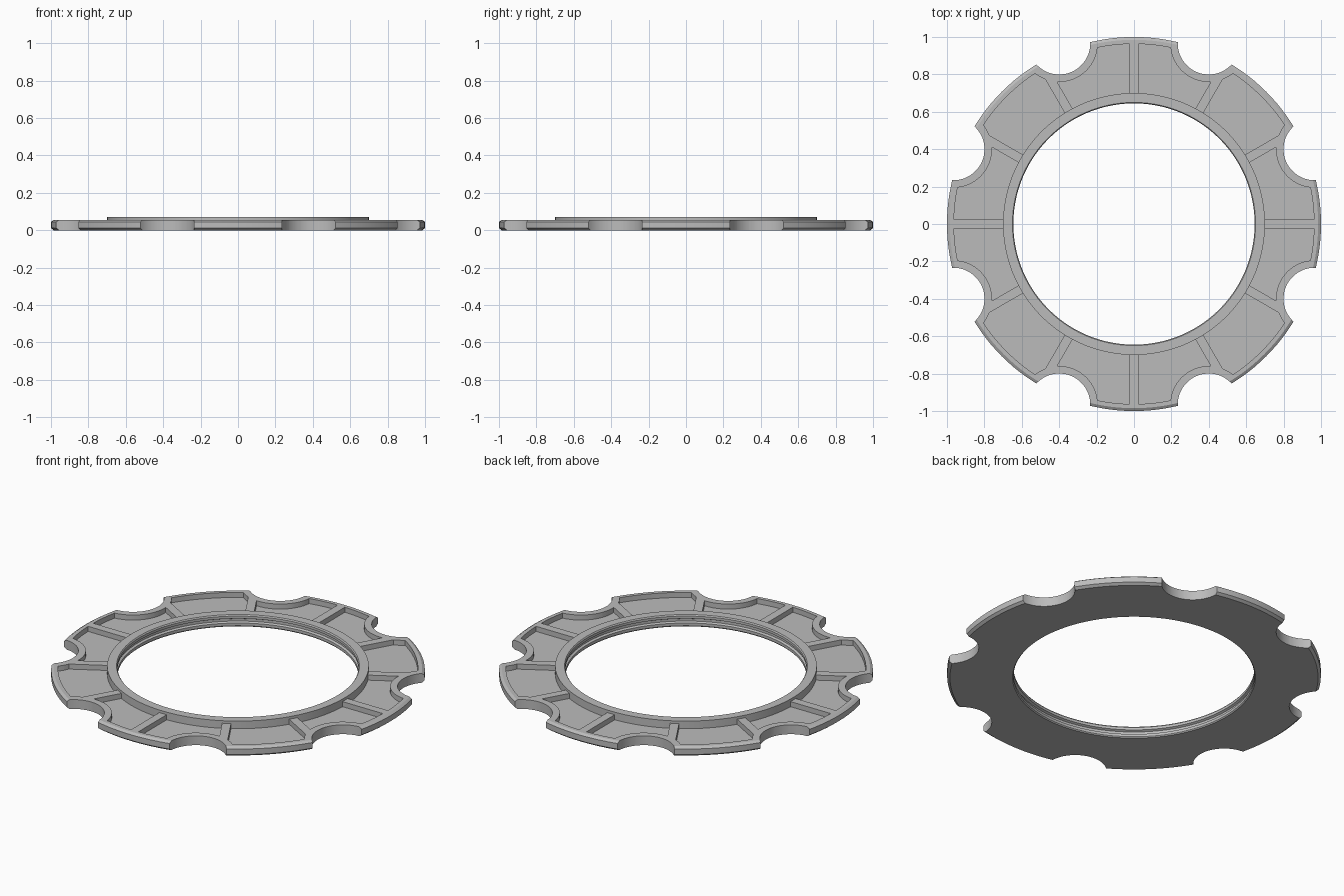
import bpy, bmesh, math
from mathutils import Matrix

cube = bpy.data.objects.get("Cube")
if cube:
    bpy.data.objects.remove(cube, do_unlink=True)

SEGMENTS = 144
NOTCH_CENTRE, NOTCH_RADIUS, RIM = 1.045, 0.166, 0.04
POCKET_FLOOR, RIM_TOP, LIP_TOP = 0.025, 0.055, 0.07

metal = bpy.data.materials.new("light grey")
metal.use_nodes = True
grey = (0.5, 0.5, 0.5, 1)
metal.diffuse_color = grey
metal.node_tree.nodes["Principled BSDF"].inputs["Base Color"].default_value = grey


def finish(name, bm):
    bmesh.ops.recalc_face_normals(bm, faces=bm.faces)
    mesh = bpy.data.meshes.new(name)
    bm.to_mesh(mesh)
    bm.free()
    obj = bpy.data.objects.new(name, mesh)
    bpy.context.collection.objects.link(obj)
    mesh.materials.append(metal)
    return obj


def lathe(name, profile):
    """Revolve a closed (radius, z) outline around the z axis."""
    bm = bmesh.new()
    rings = []
    for i in range(SEGMENTS):
        a = math.tau * i / SEGMENTS
        rings.append([bm.verts.new((r * math.cos(a), r * math.sin(a), z)) for r, z in profile])
    n = len(profile)
    for i in range(SEGMENTS):
        here, there = rings[i], rings[(i + 1) % SEGMENTS]
        for j in range(n):
            k = (j + 1) % n
            bm.faces.new((here[j], there[j], there[k], here[k]))
    return finish(name, bm)


def notch_cylinders(name, radius):
    """Eight upright cylinders spaced around the outer edge."""
    bm = bmesh.new()
    for i in range(8):
        turn = Matrix.Rotation(math.radians(22.5 + 45 * i), 4, 'Z')
        bmesh.ops.create_cone(bm, cap_ends=True, segments=64, radius1=radius, radius2=radius,
                              depth=0.6, matrix=turn @ Matrix.Translation((NOTCH_CENTRE, 0, 0)))
    return finish(name, bm)


def rib_bars(name, width):
    """Twelve radial bars that stay standing between the pockets."""
    bm = bmesh.new()
    for i in range(12):
        turn = Matrix.Rotation(math.radians(30 * i), 4, 'Z')
        place = Matrix.Translation((0.85, 0, 0)) @ Matrix.Diagonal((0.5, width, 0.6, 1))
        bmesh.ops.create_cube(bm, size=1, matrix=turn @ place)
    return finish(name, bm)


def subtract(target, cutter):
    """Cut one object from another, then discard the cutter."""
    cutter.hide_render = True
    mod = target.modifiers.new("cut", 'BOOLEAN')
    mod.operation, mod.solver, mod.object = 'DIFFERENCE', 'EXACT', cutter
    bpy.context.view_layer.update()
    result = target.evaluated_get(bpy.context.evaluated_depsgraph_get())
    mesh = bpy.data.meshes.new_from_object(result)
    target.modifiers.clear()
    target.data = mesh
    bpy.data.objects.remove(cutter, do_unlink=True)


# Ring body: chamfered outer edge, raised inner lip, grooved bore
ring = lathe("notched_ring", [
    (0.65, 0), (0.985, 0), (1, 0.012), (1, 0.045), (0.985, RIM_TOP),
    (0.7, RIM_TOP), (0.7, LIP_TOP), (0.65, LIP_TOP),
    (0.645, 0.063), (0.645, 0.048), (0.657, 0.042), (0.657, 0.028),
    (0.645, 0.022), (0.645, 0.006)])

# Pockets: a shallow channel interrupted by ribs and notch walls
pockets = lathe("pocket_cutter", [
    (0.7, POCKET_FLOOR), (0.963, POCKET_FLOOR), (0.963, 0.2), (0.7, 0.2)])
subtract(pockets, rib_bars("rib_bars", 0.048))
subtract(pockets, notch_cylinders("notch_walls", NOTCH_RADIUS + RIM))
subtract(ring, pockets)

# Rounded notches through the outer edge
subtract(ring, notch_cylinders("notch_cutter", NOTCH_RADIUS))

# Smooth curved walls, crisp edges
bpy.ops.object.select_all(action='DESELECT')
ring.select_set(True)
bpy.context.view_layer.objects.active = ring
bpy.ops.object.shade_smooth_by_angle(angle=math.radians(20))
